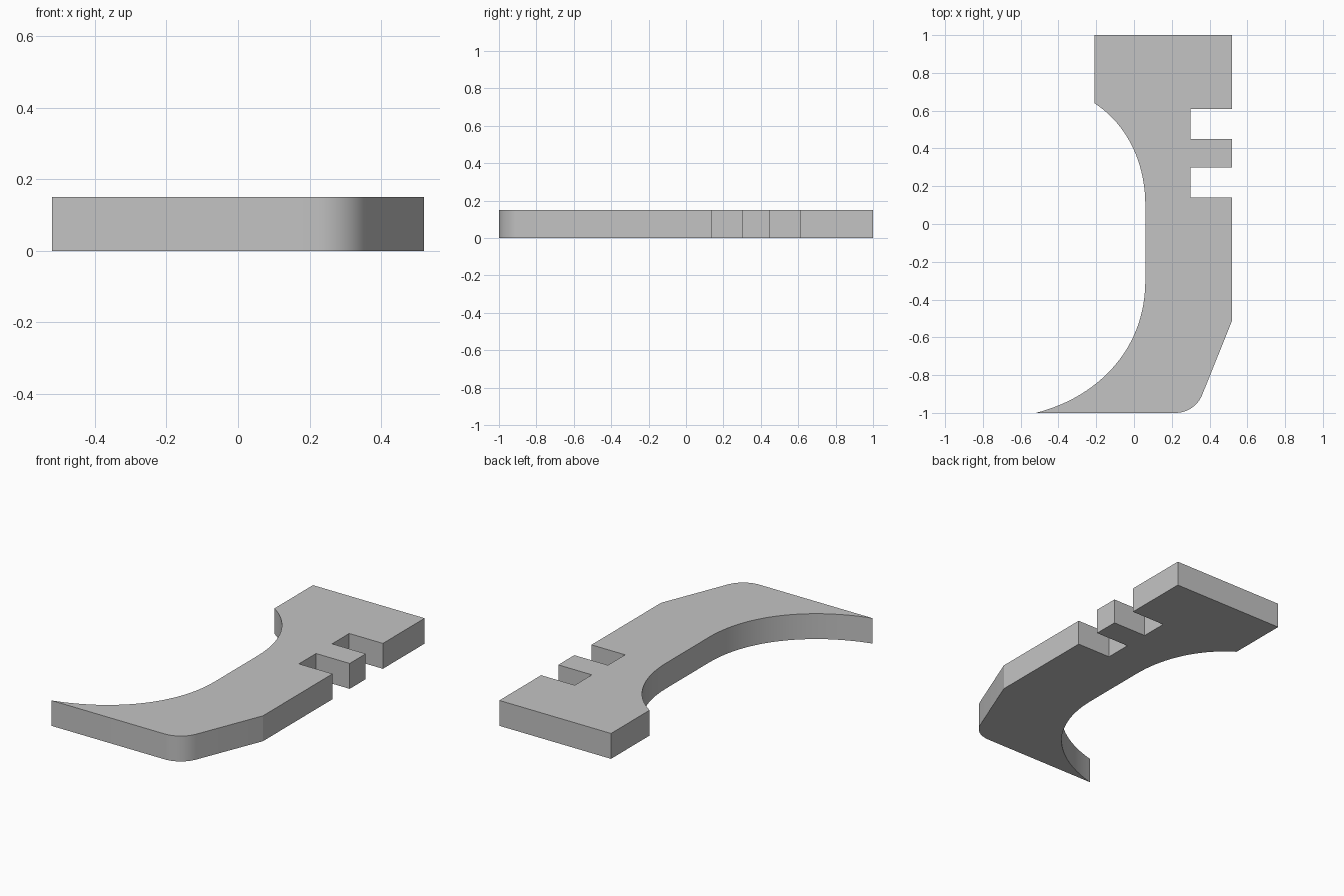
import bpy, bmesh, math
from mathutils import Vector
from mathutils.geometry import interpolate_bezier

cube = bpy.data.objects.get("Cube")
if cube:
    bpy.data.objects.remove(cube, do_unlink=True)

THICKNESS = 0.15


def bend(start, handle_a, handle_b, end, count):
    """Points along one curved stretch of the outline."""
    pts = [Vector((*p, 0)) for p in (start, handle_a, handle_b, end)]
    return [(p.x, p.y) for p in interpolate_bezier(*pts, count)]


def notch(low, high, outer=0.52, inner=0.3):
    """Square slot cut in from the straight edge."""
    return [(outer, low), (inner, low), (inner, high), (outer, high)]


# Outline, counter-clockwise from the pointed toe
outline = bend((0.22, -1), (0.28, -1), (0.335, -0.965), (0.36, -0.907), 12)  # heel
outline += [(0.52, -0.51)]
outline += notch(0.14, 0.30) + notch(0.45, 0.61)
outline += [(0.52, 1), (-0.21, 1)]                                           # square end
outline += bend((-0.21, 0.64), (-0.04, 0.53), (0.06, 0.33), (0.06, 0.10), 20)
outline += bend((0.06, -0.30), (0.06, -0.67), (-0.2, -0.92), (-0.52, -1), 28)

# Extrude the outline into a flat plate
bm = bmesh.new()
base = bm.faces.new([bm.verts.new((x, y, 0)) for x, y in outline])
top = bmesh.ops.extrude_face_region(bm, geom=[base], use_keep_orig=True)
verts = [g for g in top["geom"] if isinstance(g, bmesh.types.BMVert)]
bmesh.ops.translate(bm, verts=verts, vec=(0, 0, THICKNESS))
bmesh.ops.recalc_face_normals(bm, faces=bm.faces)
mesh = bpy.data.meshes.new("notched_plate")
bm.to_mesh(mesh)
bm.free()

plate = bpy.data.objects.new("notched_plate", mesh)
bpy.context.collection.objects.link(plate)

# Plain grey material
grey = bpy.data.materials.new("plain_grey")
grey.use_nodes = True
colour = (0.55, 0.55, 0.55, 1)
grey.diffuse_color = colour
grey.node_tree.nodes["Principled BSDF"].inputs["Base Color"].default_value = colour
mesh.materials.append(grey)

# Smooth bends, crisp edges
bpy.ops.object.select_all(action="DESELECT")
plate.select_set(True)
bpy.context.view_layer.objects.active = plate
bpy.ops.object.shade_smooth_by_angle(angle=math.radians(20))
